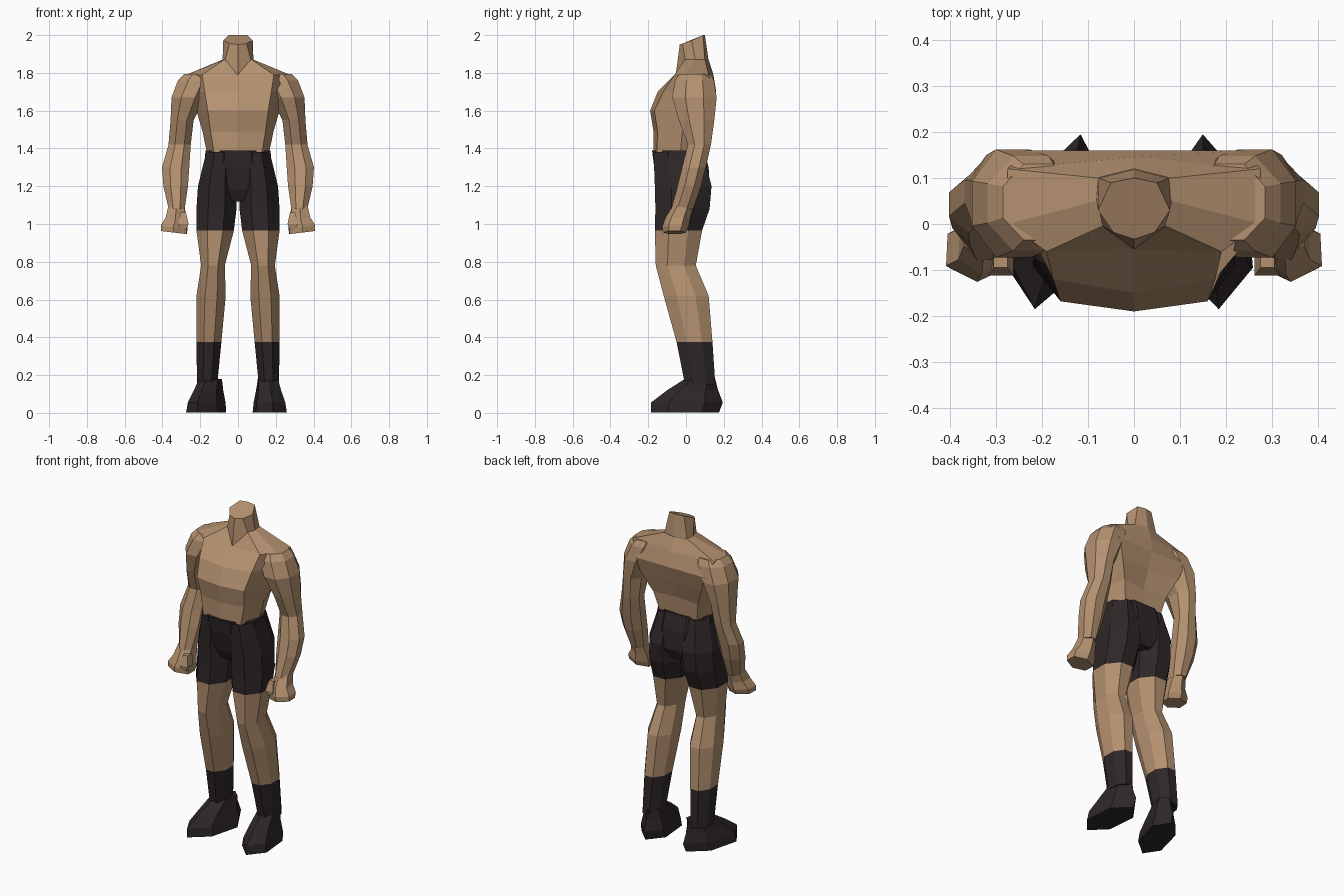
import bpy, bmesh, math

if "Cube" in bpy.data.objects:
    bpy.data.objects.remove(bpy.data.objects["Cube"])


def material(name, rgb):
    m = bpy.data.materials.new(name)
    m.diffuse_color = (*rgb, 1)
    m.use_nodes = True
    m.node_tree.nodes["Principled BSDF"].inputs["Base Color"].default_value = m.diffuse_color
    return m


skin = material("tan skin", (0.46, 0.285, 0.162))
cloth = material("dark cloth", (0.028, 0.020, 0.021))
leather = material("dark boot leather", (0.028, 0.020, 0.021))


def loft(name, rings, mat):
    """Skin a stack of closed rings (lists of 3D points) and cap both ends."""
    bm = bmesh.new()
    loops = [[bm.verts.new(p) for p in ring] for ring in rings]
    for a, b in zip(loops, loops[1:]):
        n = len(a)
        for i in range(n):
            j = (i + 1) % n
            bm.faces.new((a[i], a[j], b[j], b[i]))
    bm.faces.new(loops[0])
    bm.faces.new(loops[-1])
    bmesh.ops.recalc_face_normals(bm, faces=bm.faces)
    me = bpy.data.meshes.new(name)
    bm.to_mesh(me)
    bm.free()
    me.materials.append(mat)
    ob = bpy.data.objects.new(name, me)
    bpy.context.collection.objects.link(ob)
    return ob


def ring(z, x0, x1, y0, y1, n=8, side=1, shear=0.0, tilt=0.0):
    """Polygon with n sides fitted to the given x and y extents."""
    pts = [(math.cos(a), math.sin(a)) for a in
           (2 * math.pi * (i + 0.5) / n for i in range(n))]
    mx = max(p[0] for p in pts)
    my = max(p[1] for p in pts)
    cx, cy, hx, hy = (x0 + x1) / 2, (y0 + y1) / 2, (x1 - x0) / 2, (y1 - y0) / 2
    out = []
    for px, py in pts:
        x, y = cx + hx * px / mx, cy + hy * py / my
        out.append((side * (x - shear * y), y, z + tilt * (x - cx)))
    return out


def limb(name, rows, mat, **kw):
    return loft(name, [ring(*r, **kw) for r in rows], mat)


def mirrored(half):
    """Close a half outline (front centre to back centre) over x = 0."""
    return half + [(-x, y, z) for x, y, z in half[-2:0:-1]]


# Torso: half outlines front centre, chest corner, side, back corner, spine
torso = [
    (1.37, [(0, -.172), (.125, -.155), (.163, -.03), (.125, .075), (0, .085)]),
    (1.49, [(0, -.172), (.145, -.150), (.188, -.02), (.150, .10), (0, .085)]),
    (1.60, [(0, -.190), (.160, -.168), (.220, .02), (.200, .14), (0, .12)]),
    (1.70, [(0, -.150), (.176, -.120), (.250, .03), (.235, .16), (0, .16)]),
    (1.79, [(0, -.055), (.190, -.060), (.275, .0), (.275, .12), (0, .145)]),
]
collar = [(0, -.035, 1.80), (.07, -.005, 1.872), (.082, .05, 1.87),
          (.080, .10, 1.87), (0, .12, 1.87)]
loft("torso", [mirrored([(x, y, z) for x, y in half]) for z, half in torso]
     + [mirrored(collar)], skin)

# Neck, with a pointed throat and a cut that rises towards the back
loft("neck", [
    mirrored([(0, -.055, 1.785), (.068, -.005, 1.872), (.082, .05, 1.86),
              (.078, .10, 1.86), (0, .12, 1.86)]),
    mirrored([(0, -.033, 1.95), (.045, -.018, 1.955), (.078, .03, 1.972),
              (.050, .09, 2.0), (0, .10, 2.0)])], skin)

# Pelvis of the shorts
limb("shorts_pelvis", [
    (1.12, -.07, .07, -.11, .10), (1.18, -.17, .17, -.14, .125),
    (1.30, -.18, .18, -.168, .120), (1.39, -.172, .172, -.180, .095)], cloth)

thigh = [(1.38, .02, .168, -.172, .09), (1.20, .010, .212, -.165, .135),
         (1.08, .008, .220, -.162, .125), (.965, .022, .220, -.165, .085)]
shin = [thigh[-1], (.78, .07, .195, -.16, .052), (.62, .065, .220, -.118, .12),
        (.375, .088, .220, -.05, .14)]
shaft = [shin[-1], (.15, .11, .217, -.005, .155)]
# Feet rows: z, inner, outer, toe, heel
foot = [(.18, .115, .215, -.005, .155), (.12, .105, .225, -.10, .17),
        (.055, .092, .242, -.185, .195), (.003, .085, .25, -.185, .175)]
shoulder = [(1.795, .13, .285, -.035, .13), (1.76, .13, .318, -.058, .148),
            (1.67, .175, .352, -.073, .162), (1.55, .235, .357, -.038, .15)]
arm = [shoulder[-1], (1.42, .25, .368, .01, .132), (1.30, .258, .402, -.02, .105),
       (1.20, .265, .395, -.045, .08), (1.08, .282, .367, -.078, .038)]
fist = [(1.09, .282, .367, -.075, .038), (1.03, .272, .378, -.11, .022),
        (.985, .265, .404, -.126, .014), (.955, .27, .404, -.122, .0)]
thumb = [(1.06, .275, .305, -.095, -.05), (1.00, .262, .315, -.112, -.06),
         (.97, .275, .31, -.105, -.07)]

for side, label in ((1, "left"), (-1, "right")):
    # Leg: shorts leg, bare leg, boot
    limb("shorts_leg_" + label, thigh, cloth, side=side)
    limb("leg_" + label, shin, skin, side=side)
    limb("boot_shaft_" + label, shaft, leather, side=side)
    limb("boot_foot_" + label, foot, leather, side=side, n=6,
         shear=0.09 if side > 0 else 0.26)
    # Arm with closed fist
    limb("shoulder_" + label, shoulder, skin, side=side)
    limb("arm_" + label, arm, skin, side=side)
    limb("fist_" + label, fist, skin, side=side, tilt=0.12, n=6, shear=0.05)
    limb("thumb_" + label, thumb, skin, side=side, n=4)
